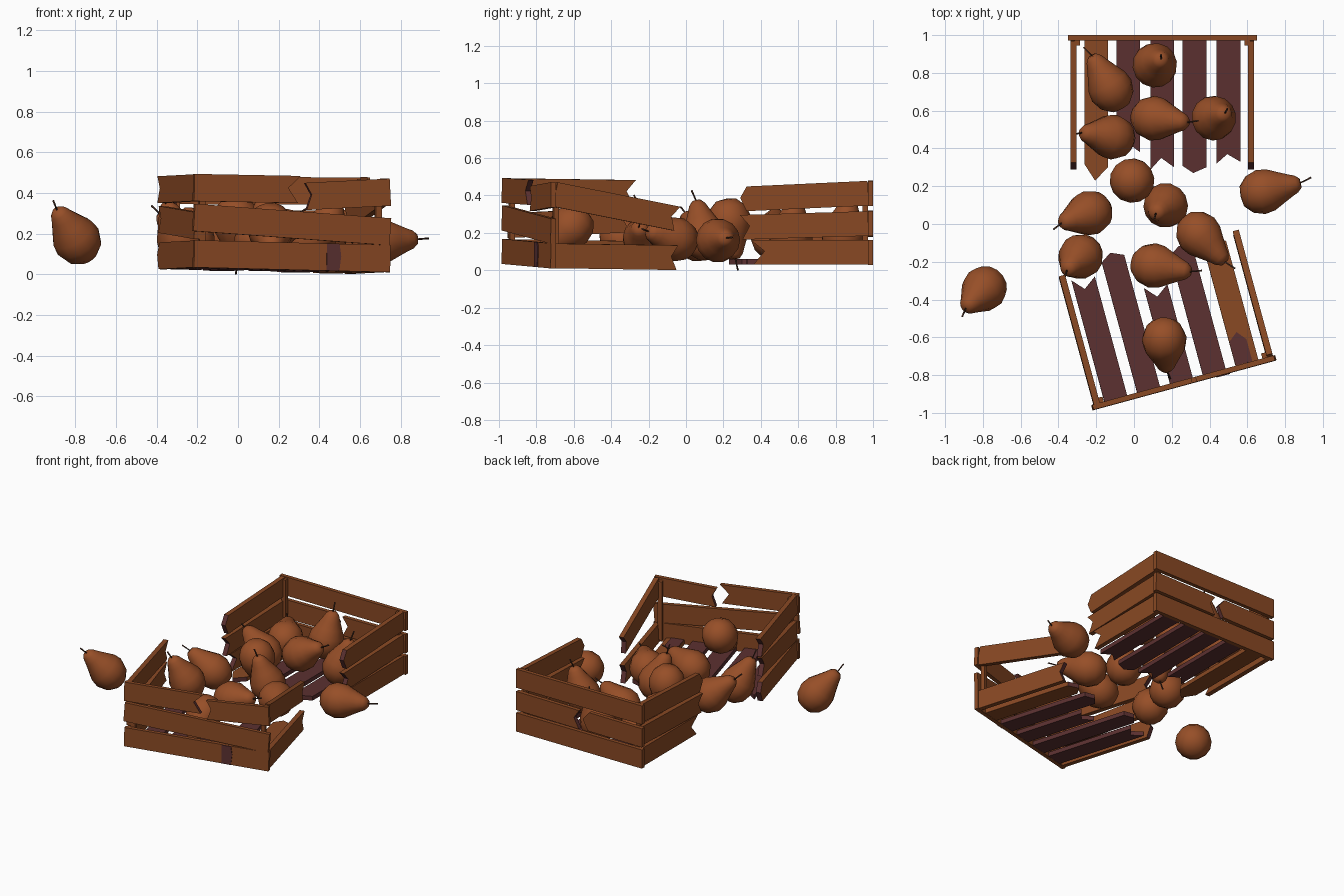
import bpy, bmesh, math
from mathutils import Vector, Matrix

if "Cube" in bpy.data.objects:
    bpy.data.objects.remove(bpy.data.objects["Cube"])


def material(name, rgb):
    m = bpy.data.materials.new(name)
    m.diffuse_color = (*rgb, 1)
    m.use_nodes = True
    m.node_tree.nodes["Principled BSDF"].inputs["Base Color"].default_value = m.diffuse_color
    return m


WOOD = material("brown wood", (0.25, 0.066, 0.017))
DARK = material("dark wood", (0.105, 0.030, 0.030))
SKIN = material("pear skin", (0.31, 0.078, 0.021))
STEM = material("stem", (0.06, 0.025, 0.015))


def add_object(name, bm, mats):
    me = bpy.data.meshes.new(name)
    bmesh.ops.recalc_face_normals(bm, faces=bm.faces)
    bm.to_mesh(me)
    bm.free()
    for m in mats:
        me.materials.append(m)
    ob = bpy.data.objects.new(name, me)
    bpy.context.collection.objects.link(ob)
    return ob


def plank(name, p0, p1, width, thick, normal, tip=0.0, start=0.0, mat=WOOD):
    """Board from p0 to p1; tip/start push the middle of an end out or in (broken end)."""
    d = (p1 - p0).normalized()
    n = normal - d * normal.dot(d)
    n.normalize()
    w = n.cross(d)
    if w.z < 0:
        w = -w
    L, h = (p1 - p0).length, width / 2
    outline = [(0, -h), (L, -h)]
    if tip:
        outline += [(L + tip, 0.1 * h)]
    outline += [(L - tip * 0.25, h), (0, h)]
    if start:
        outline += [(-start, 0.1 * h)]
    bm = bmesh.new()
    rings = [[bm.verts.new(p0 + d * a + w * b + n * s) for a, b in outline]
             for s in (-thick / 2, thick / 2)]
    for r in rings:
        bm.faces.new(r)
    k = len(outline)
    for i in range(k):
        j = (i + 1) % k
        f = bm.faces.new((rings[0][i], rings[0][j], rings[1][j], rings[1][i]))
        # splintered end faces show dark wood
        if (tip and i in (1, 2)) or (start and i >= k - 2):
            f.material_index = 1
    return add_object(name, bm, [mat, DARK])


# Frames of the two crate halves: u along the end wall, v away from it
def back_frame(u, v, z):
    return Vector((-0.35 + u, 1 - v, 0.03 + z))


C, S = math.cos(math.radians(15.2)), math.sin(math.radians(15.2))


def front_frame(u, v, z):
    return Vector((-0.215 + u * C - v * S, -0.985 + u * S + v * C,
                   0.035 - 0.024 * u - 0.014 * v + z))


def half(name, frame, floor, walls, ends):
    un = (frame(1, 0, 0) - frame(0, 0, 0)).normalized()
    vn = (frame(0, 1, 0) - frame(0, 0, 0)).normalized()
    up = un.cross(vn)
    # floor boards: u, length, tip, material
    for u, length, tip, mat in floor:
        plank(name + "_floor_board", frame(u, 0.02, 0.015), frame(u, length, 0.015),
              0.125, 0.03, up, tip, mat=mat)
    # side boards: u, z at corner, z at broken end, length, tip
    for u, z0, z1, length, tip in walls:
        plank(name + "_side_board", frame(u, 0.028, z0), frame(u, length, z1),
              0.132, 0.033, un, tip)
    # end wall boards: u0, u1, z0, z1, start, tip
    for u0, u1, z0, z1, start, tip in ends:
        plank(name + "_end_board", frame(u0, 0.014, z0), frame(u1, 0.014, z1),
              0.134, 0.028, vn, tip, start)
    # inner corner posts
    for u in (0.05, 0.95):
        plank(name + "_corner_post", frame(u, 0.042, 0.02), frame(u, 0.042, 0.44),
              0.03, 0.028, vn)


half("back_crate", back_frame,
     [(0.15, 0.70, 0.07, WOOD), (0.32, 0.62, -0.05, DARK), (0.50, 0.70, -0.05, DARK),
      (0.67, 0.70, 0.03, DARK), (0.85, 0.67, -0.04, DARK)],
     [(u, z0, z1, l, t) for u in (0.03, 0.97) for z0, z1, l, t in
      ((0.066, 0.066, 0.64, -0.06), (0.22, 0.200, 0.70, -0.04), (0.382, 0.352, 0.68, 0.03))],
     [(0, 1, 0.066, 0.066, 0, 0), (0, 0.43, 0.218, 0.222, 0, 0.04),
      (0.50, 1, 0.215, 0.22, -0.04, 0), (0, 1, 0.382, 0.38, 0, 0)])

half("front_crate", front_frame,
     [(0.13, 0.68, -0.05, DARK), (0.31, 0.75, 0.03, DARK), (0.49, 0.54, -0.05, DARK),
      (0.67, 0.69, 0.03, DARK), (0.85, 0.68, 0.04, WOOD)],
     [(0.025, 0.066, 0.066, 0.70, 0.03), (0.025, 0.205, 0.245, 0.70, -0.04),
      (0.025, 0.392, 0.392, 0.72, -0.04), (0.975, 0.066, 0.066, 0.70, -0.03),
      (0.975, 0.395, 0.275, 0.70, -0.03)],
     [(0, 1, 0.066, 0.066, 0, 0), (0, 1, 0.245, 0.198, 0, 0),
      (0, 0.53, 0.392, 0.395, 0, -0.05), (0.57, 1, 0.362, 0.393, -0.03, 0)])

# Dark worn patches on the front half
vn = Vector((-S, C, 0))
plank("front_worn_patch", front_frame(0.675, -0.002, 0.066), front_frame(0.74, -0.002, 0.066),
      0.132, 0.006, vn, 0.008)
bpy.context.collection.objects["front_worn_patch"].data.materials[0] = DARK
plank("floor_worn_patch", front_frame(0.835, 0.03, 0.032), front_frame(0.835, 0.16, 0.032),
      0.09, 0.006, Vector((0, 0, 1)), 0.04, mat=DARK)


# Pears: lathed body around the belly centre, plus a thin stem
PROFILE = [(0.055, -0.106), (0.098, -0.066), (0.119, -0.005), (0.111, 0.05),
           (0.084, 0.105), (0.060, 0.155), (0.045, 0.19), (0.025, 0.212)]


def pear(pos, direction):
    bm = bmesh.new()
    N = 14
    rings = [[bm.verts.new((r * math.cos(2 * math.pi * i / N), r * math.sin(2 * math.pi * i / N), z))
              for i in range(N)] for r, z in PROFILE]
    low, high = bm.verts.new((0, 0, -0.114)), bm.verts.new((0, 0, 0.212))
    for i in range(N):
        j = (i + 1) % N
        for a, b in zip(rings, rings[1:]):
            bm.faces.new((a[i], a[j], b[j], b[i]))
        bm.faces.new((low, rings[0][j], rings[0][i]))
        bm.faces.new((high, rings[-1][i], rings[-1][j]))
    body = set(bm.faces)
    bmesh.ops.create_cone(bm, cap_ends=True, segments=6, radius1=0.004, radius2=0.005, depth=0.07,
                          matrix=Matrix.Translation((0.008, 0, 0.24)) @ Matrix.Rotation(0.25, 4, 'Y'))
    for f in bm.faces:
        f.smooth = True
        f.material_index = 0 if f in body else 1
    ob = add_object("pear", bm, [SKIN, STEM])
    ob.matrix_world = (Matrix.Translation(pos) @
                       Vector(direction).to_track_quat('Z', 'Y').to_matrix().to_4x4())


for pos, direction in [
    # loose on either side
    ((-0.79, -0.34, 0.165), (-0.10, -0.105, 0.15)),
    ((0.675, 0.17, 0.16), (0.97, 0.22, 0.06)),
    # in the back half
    ((-0.12, 0.71, 0.18), (-0.47, 0.83, 0.2)),
    ((0.11, 0.84, 0.18), (0.15, 0.15, 0.9)),
    ((0.10, 0.56, 0.19), (0.8, -0.1, 0.45)),
    ((0.42, 0.56, 0.18), (0.28, 0.12, 0.9)),
    ((-0.11, 0.46, 0.18), (-0.72, 0.1, 0.55)),
    # spilled in between
    ((-0.01, 0.23, 0.27), (0.05, 0.15, -0.95)),
    ((0.17, 0.10, 0.17), (-0.25, -0.2, 0.9)),
    ((-0.23, 0.06, 0.165), (-0.7, -0.25, 0.6)),
    ((-0.28, -0.17, 0.165), (-0.35, -0.35, 0.85)),
    # in the front half
    ((0.10, -0.22, 0.165), (0.9, -0.15, 0.3)),
    ((0.34, -0.05, 0.165), (0.65, -0.7, 0.2)),
    ((0.16, -0.61, 0.235), (0.05, -0.72, -0.6)),
]:
    pear(pos, direction)
